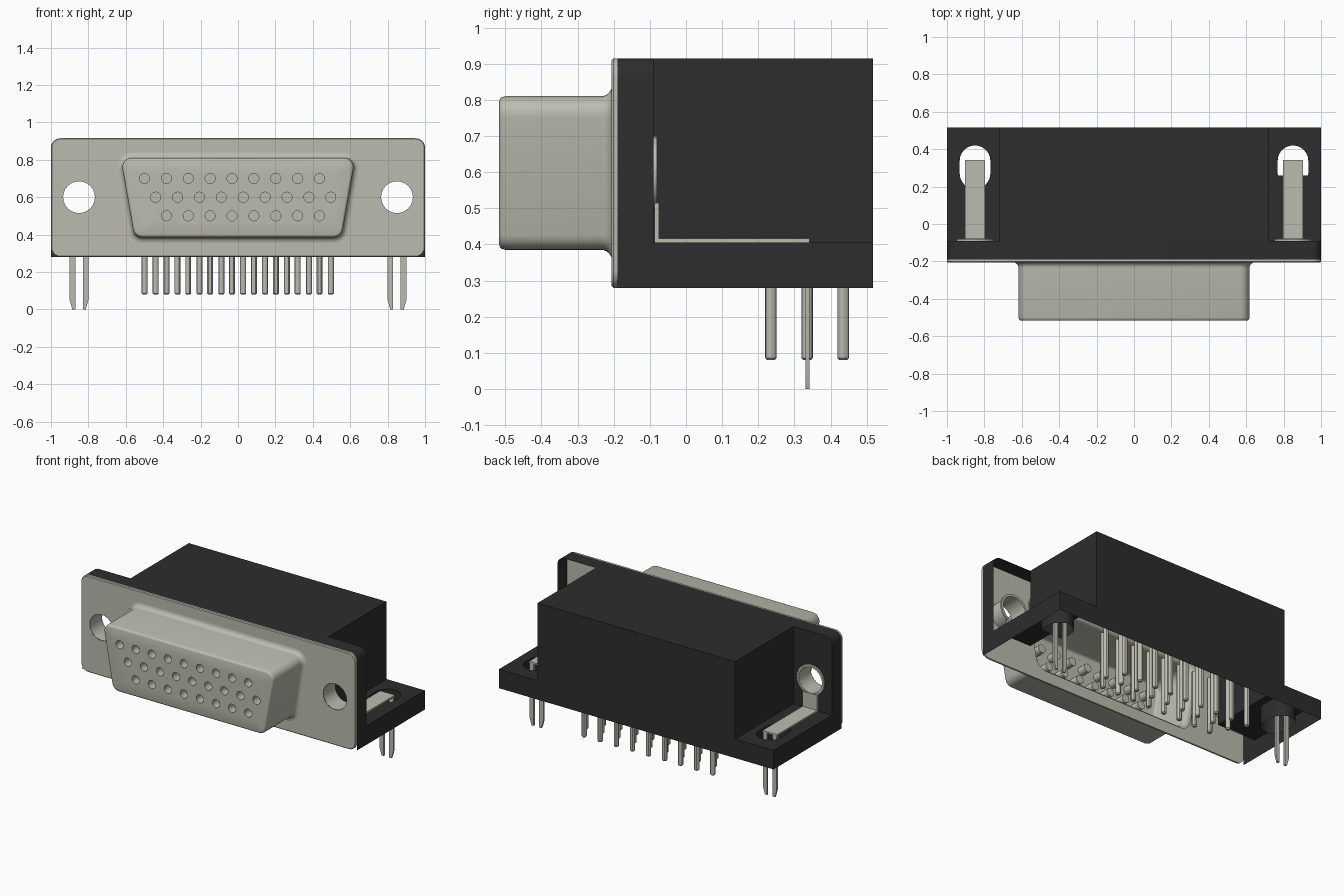
import bpy, bmesh
from math import sin, cos, pi, atan2
from mathutils import Vector

if "Cube" in bpy.data.objects:
    bpy.data.objects.remove(bpy.data.objects["Cube"])


def material(name, rgb):
    m = bpy.data.materials.new(name)
    m.use_nodes = True
    m.diffuse_color = (*rgb, 1)
    bsdf = m.node_tree.nodes["Principled BSDF"]
    bsdf.inputs["Base Color"].default_value = (*rgb, 1)
    bsdf.inputs["Roughness"].default_value = 0.6
    return m


METAL = material("warm grey metal", (0.5, 0.5, 0.43))
BLACK = material("black plastic", (0.026, 0.026, 0.026))


# ---- 2D outlines ----
def hull(centres, r, n=6):
    """Rounded outline around counter-clockwise corner centres."""
    pts, k = [], len(centres)
    for i, c in enumerate(centres):
        p, q = centres[i - 1], centres[(i + 1) % k]
        a0 = atan2(-(c[0] - p[0]), c[1] - p[1])
        a1 = atan2(-(q[0] - c[0]), q[1] - c[1])
        while a1 < a0 - 1e-6:
            a1 += 2 * pi
        for j in range(n + 1):
            a = a0 + (a1 - a0) * j / n
            pts.append((c[0] + r * cos(a), c[1] + r * sin(a)))
    return pts


def circle(x, y, r, n=24):
    return [(x + r * cos(2 * pi * i / n), y + r * sin(2 * pi * i / n)) for i in range(n)]


def at_y(pts, y):
    return [(a, y, b) for a, b in pts]


def at_z(pts, z):
    return [(a, b, z) for a, b in pts]


# ---- surface builders ----
def loft(bm, loops, closed=True):
    rows = [[bm.verts.new(p) for p in loop] for loop in loops]
    n = len(rows[0])
    for a, b in zip(rows, rows[1:]):
        for i in range(n if closed else n - 1):
            j = (i + 1) % n
            bm.faces.new((a[i], a[j], b[j], b[i]))


def face(bm, pts):
    bm.faces.new([bm.verts.new(p) for p in pts])


def holed(bm, loops, normal):
    """Flat sheet: first loop is the outline, the others are holes."""
    edges = []
    for loop in loops:
        vs = [bm.verts.new(p) for p in loop]
        edges += [bm.edges.new((vs[i - 1], vs[i])) for i in range(len(vs))]
    bmesh.ops.triangle_fill(bm, use_beauty=True, edges=edges, normal=Vector(normal))


def box(bm, lo, hi):
    rect = [(lo[0], lo[1]), (hi[0], lo[1]), (hi[0], hi[1]), (lo[0], hi[1])]
    a, b = at_z(rect, lo[2]), at_z(rect, hi[2])
    loft(bm, [a, b])
    face(bm, a)
    face(bm, b)


def finish(bm, name, mat):
    bmesh.ops.remove_doubles(bm, verts=bm.verts, dist=1e-5)
    bmesh.ops.recalc_face_normals(bm, faces=bm.faces)
    me = bpy.data.meshes.new(name)
    bm.to_mesh(me)
    bm.free()
    me.materials.append(mat)
    ob = bpy.data.objects.new(name, me)
    bpy.context.collection.objects.link(ob)
    bpy.ops.object.select_all(action="DESELECT")
    ob.select_set(True)
    bpy.context.view_layer.objects.active = ob
    bpy.ops.object.shade_smooth_by_angle()


BASE, EAR, TOP = 0.28, 0.405, 0.915     # heights of the housing steps
FRONT, STEP, BACK = -0.19, -0.09, 0.517  # depths of the housing steps
INNER, SCREW = 0.72, 0.85
Y_AXIS, Z_AXIS = (0, -1, 0), (0, 0, 1)

plate_centres = [(-0.95, 0.33), (0.95, 0.33), (0.95, 0.865), (-0.95, 0.865)]
plate = hull(plate_centres, 0.05)
shell_centres = [(-0.511, 0.435), (0.511, 0.435), (0.568, 0.76), (-0.568, 0.76)]
screw_holes = [circle(s * SCREW, 0.6, 0.085) for s in (-1, 1)]

# pin grid: (height, first x, count, depth of the tail)
PITCH = 0.117
rows = [(0.7, -0.5, 9, 0.435), (0.6, -0.44, 9, 0.335), (0.5, -0.383, 8, 0.235)]
grid = [(x0 + PITCH * i, z, y) for z, x0, count, y in rows for i in range(count)]

# metal front plate
bm = bmesh.new()
opening = hull(shell_centres, 0.08)
for y, rim in ((-0.206, hull(plate_centres, 0.045)), (FRONT, plate)):
    holed(bm, [at_y(l, y) for l in (rim, opening, *screw_holes)], Y_AXIS)
loft(bm, [at_y(hull(plate_centres, 0.045), -0.206), at_y(plate, -0.201), at_y(plate, FRONT)])
finish(bm, "front_plate", METAL)

# flared D-shaped shell with socket holes in its face
bm = bmesh.new()
profile = [(-0.235 + 0.03 * sin(t), 0.03 - 0.03 * cos(t)) for t in (pi / 2 * k / 6 for k in range(6, -1, -1))]
profile += [(-0.5, 0), (-0.51, -0.003), (-0.515, -0.008), (-0.517, -0.014)]
loft(bm, [at_y(hull(shell_centres, 0.05 + off), y) for y, off in profile])
sockets = [circle(x, z, 0.027, 16) for x, z, _ in grid]
holed(bm, [at_y(l, -0.517) for l in (hull(shell_centres, 0.036), *sockets)], Y_AXIS)
for s in sockets:
    loft(bm, [at_y(s, -0.517), at_y(s, -0.46)])
    face(bm, at_y(s, -0.46))
finish(bm, "connector_shell", METAL)

# plastic rim behind the plate
bm = bmesh.new()
arch = [(1, BASE)] + plate[14:] + [(-1, BASE)]
loft(bm, [at_y(arch, FRONT), at_y(arch, STEP)], closed=False)
finish(bm, "flange_rim", BLACK)

# hollow rear housing, open below
bm = bmesh.new()
hood = [(INNER, EAR), (INNER, TOP), (-INNER, TOP), (-INNER, EAR)]
loft(bm, [at_y(hood, STEP), at_y(hood, BACK)], closed=False)
face(bm, at_y(hood, BACK))
face(bm, at_y([(-INNER, BASE), (INNER, BASE), (INNER, EAR), (-INNER, EAR)], BACK))
finish(bm, "rear_housing", BLACK)

for s, side in ((1, "left"), (-1, "right")):
    # mounting ear with a slot
    bm = bmesh.new()
    slot = hull([(s * SCREW, 0.27), (s * SCREW, 0.338)], 0.082, 12)
    if s > 0:
        slot = [(x, max(y, 0.26)) for x, y in slot]
    outline = [(s * INNER, STEP), (s, STEP), (s, BACK), (s * INNER, BACK)]
    holed(bm, [at_z(outline, EAR), at_z(slot, EAR)], Z_AXIS)
    loft(bm, [at_z(outline[1:], EAR), at_z(outline[1:], BASE)], closed=False)
    loft(bm, [at_z(slot, EAR), at_z(slot, BASE)])
    finish(bm, side + "_mounting_ear", BLACK)

    # screw sleeve with a ring at its back
    bm = bmesh.new()
    hole, ring = circle(s * SCREW, 0.6, 0.085), circle(s * SCREW, 0.6, 0.1)
    loft(bm, [at_y(hole, -0.205), at_y(hole, -0.08), at_y(ring, -0.08), at_y(ring, STEP), at_y(hole, STEP)])
    finish(bm, side + "_screw_sleeve", METAL)

    # bent grounding strip
    bm = bmesh.new()
    x0, x1 = s * SCREW - 0.053, s * SCREW + 0.053
    box(bm, (x0, -0.087, EAR), (x1, -0.075, 0.515))
    box(bm, (x0, -0.08, EAR), (x1, 0.342, EAR + 0.011))
    finish(bm, side + "_ground_strip", METAL)

    # pair of tapered board prongs
    bm = bmesh.new()
    for d in (-1, 1):
        c = s * SCREW
        prong = [(c + d * a, z) for a, z in
                 ((0.02, 0), (0.036, 0), (0.05, 0.05), (0.05, EAR), (0.02, EAR))]
        a, b = at_y(prong, 0.33), at_y(prong, 0.342)
        loft(bm, [a, b])
        face(bm, a)
        face(bm, b)
    finish(bm, side + "_board_prongs", METAL)

# closed back of the flange on one side
bm = bmesh.new()
wall = [(-INNER, TOP)] + plate[21:] + [(-1, EAR), (-INNER, EAR)]
holed(bm, [at_y(wall, STEP), at_y(screw_holes[0], STEP)], Y_AXIS)
finish(bm, "right_flange_back", BLACK)

# solder pins
bm = bmesh.new()
for x, _, y in grid:
    loops = [at_z(circle(x, y, r, 12), z) for z, r in ((0.08, 0.011), (0.086, 0.016), (0.45, 0.016))]
    loft(bm, loops)
    face(bm, loops[0])
    face(bm, loops[-1])
finish(bm, "solder_pins", METAL)
